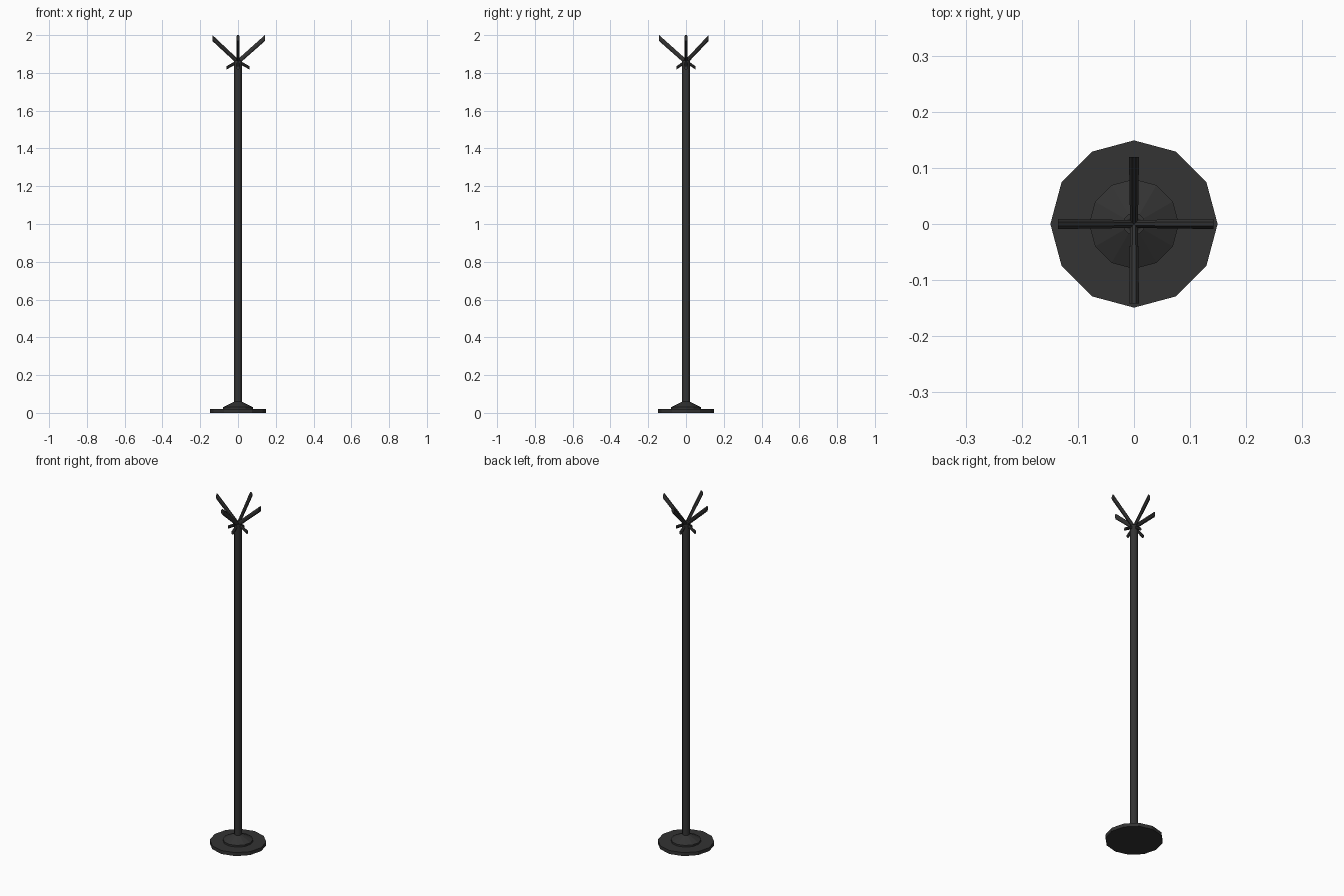
import bpy, bmesh, math
from mathutils import Matrix

if "Cube" in bpy.data.objects:
    bpy.data.objects.remove(bpy.data.objects["Cube"])

mat = bpy.data.materials.new("dark_metal")
mat.diffuse_color = (0.033, 0.033, 0.033, 1)
mat.use_nodes = True
mat.node_tree.nodes["Principled BSDF"].inputs["Base Color"].default_value = mat.diffuse_color


def loft(name, rings):
    """Bridge equal-length rings of points and cap both ends."""
    bm = bmesh.new()
    loops = [[bm.verts.new(p) for p in ring] for ring in rings]
    for a, b in zip(loops, loops[1:]):
        for i in range(len(a)):
            j = (i + 1) % len(a)
            bm.faces.new((a[i], a[j], b[j], b[i]))
    bm.faces.new(loops[0])
    bm.faces.new(loops[-1])
    bmesh.ops.recalc_face_normals(bm, faces=bm.faces)
    me = bpy.data.meshes.new(name)
    bm.to_mesh(me)
    bm.free()
    me.materials.append(mat)
    ob = bpy.data.objects.new(name, me)
    bpy.context.collection.objects.link(ob)
    return ob


def turned(name, profile, n=12):
    """Faceted round part from (radius, z) pairs."""
    ang = [2 * math.pi * i / n for i in range(n)]
    return loft(name, [[(r * math.cos(a), r * math.sin(a), z) for a in ang]
                       for r, z in profile])


def peg(name, heading, sections, n=8):
    """Sloping peg with vertical ends; sections are (reach, z, half width, half height)."""
    ang = [2 * math.pi * (i + 0.5) / n for i in range(n)]
    c = math.cos(math.pi / n)
    ob = loft(name, [[(d, w / c * math.cos(a), z + h / c * math.sin(a)) for a in ang]
                     for d, z, w, h in sections])
    ob.data.transform(Matrix.Rotation(heading, 4, 'Z'))
    return ob


# Foot plate, collar and pole
turned("base_plate", [(0.149, 0.0), (0.149, 0.02)])
turned("base_collar", [(0.08, 0.02), (0.08, 0.03), (0.02, 0.06)])
turned("pole", [(0.02, 0.03), (0.02, 1.865)])

# Four long upper pegs and four short lower pegs
reaches = [("right", 0.142, 0.06), ("back", 0.119, 0.05),
           ("left", 0.135, 0.06), ("front", 0.142, 0.05)]
for k, (side, up, low) in enumerate(reaches):
    heading = k * math.pi / 2
    peg("upper_peg_" + side, heading,
        [(0.0, 1.858, 0.007, 0.015), (up, 1.984, 0.009, 0.016)])
    peg("lower_peg_" + side, heading,
        [(0.0, 1.861, 0.006, 0.009), (low, 1.827, 0.008, 0.009)])
